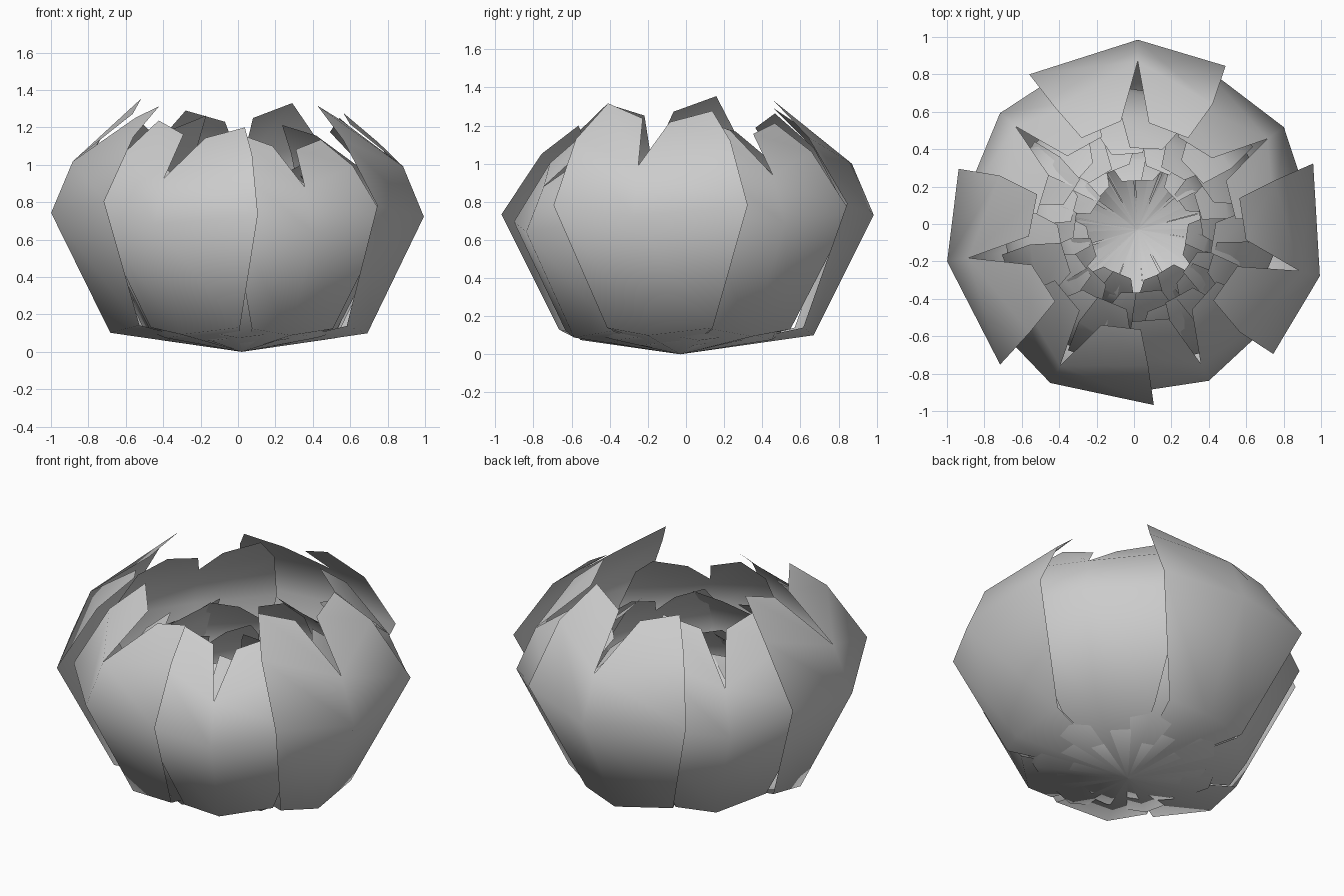
import bpy, math, random
from mathutils import Matrix

cube = bpy.data.objects.get("Cube")
if cube:
    bpy.data.objects.remove(cube)

random.seed(7)

grey = bpy.data.materials.new("petal_grey")
grey.use_nodes = True
grey.diffuse_color = (0.6, 0.6, 0.6, 1)
grey.node_tree.nodes["Principled BSDF"].inputs["Base Color"].default_value = (0.6, 0.6, 0.6, 1)

# One cleft petal: centre line points, then its two slightly twisted halves,
# each listed as lower corner, widest corner, shoulder, tip, inner tip
BASE, HEEL, RIDGE, NOTCH = (0, 0, 0), (0, 0.70, 0.10), (0, 1.015, 0.73), (0, 0.90, 1.0)
RIGHT = [(0.235, 0.645, 0.14), (0.47, 0.875, 0.79), (0.40, 0.67, 1.14),
         (0.27, 0.49, 1.33), (0.06, 0.57, 1.25)]
LEFT = [(-0.33, 0.60, 0.14), (-0.58, 0.83, 0.79), (-0.44, 0.65, 1.13),
        (-0.30, 0.49, 1.29), (-0.09, 0.58, 1.23)]


def petal_mesh():
    verts = [BASE, HEEL, RIDGE, NOTCH] + RIGHT + LEFT
    faces = []
    for s in (4, 9):
        half = [(0, 1, s), (1, 2, s + 1, s), (2, 3, s + 2, s + 1),
                (3, s + 4, s + 3, s + 2)]
        faces += half if s == 4 else [f[::-1] for f in half]
    mesh = bpy.data.meshes.new("petal")
    mesh.from_pydata(verts, [], faces)
    mesh.materials.append(grey)
    mesh.polygons.foreach_set("use_smooth", [True] * len(faces))
    mesh.update()
    return mesh


petal = petal_mesh()
CENTRE = Matrix.Translation((0.02, -0.03, 0))


def add_petal(name, angle, size):
    ob = bpy.data.objects.new(name, petal)
    ob.matrix_world = (CENTRE @ Matrix.Rotation(math.radians(angle - 90), 4, 'Z')
                       @ Matrix.Scale(size, 4))
    bpy.context.collection.objects.link(ob)


# Outer ring: direction in degrees and size of each petal
OUTER = [(90, 1.0), (139.8, 0.95), (189.5, 1.018), (240.3, 0.93),
         (295.2, 0.88), (345.7, 0.99), (35, 0.94)]
for i, (angle, size) in enumerate(OUTER):
    add_petal(f"outer_petal_{i + 1}", angle, size)

# Inner rings: smaller copies, each turned half a step from the one outside it
step = 360 / 7
for ring, (name, size) in enumerate([("middle", 0.75), ("inner", 0.61), ("heart", 0.47)]):
    for i in range(7):
        angle = 90 + step * (i + 0.5 * ((ring + 1) % 2)) + random.uniform(-2, 2)
        add_petal(f"{name}_petal_{i + 1}", angle, size * random.uniform(0.97, 1.03))
